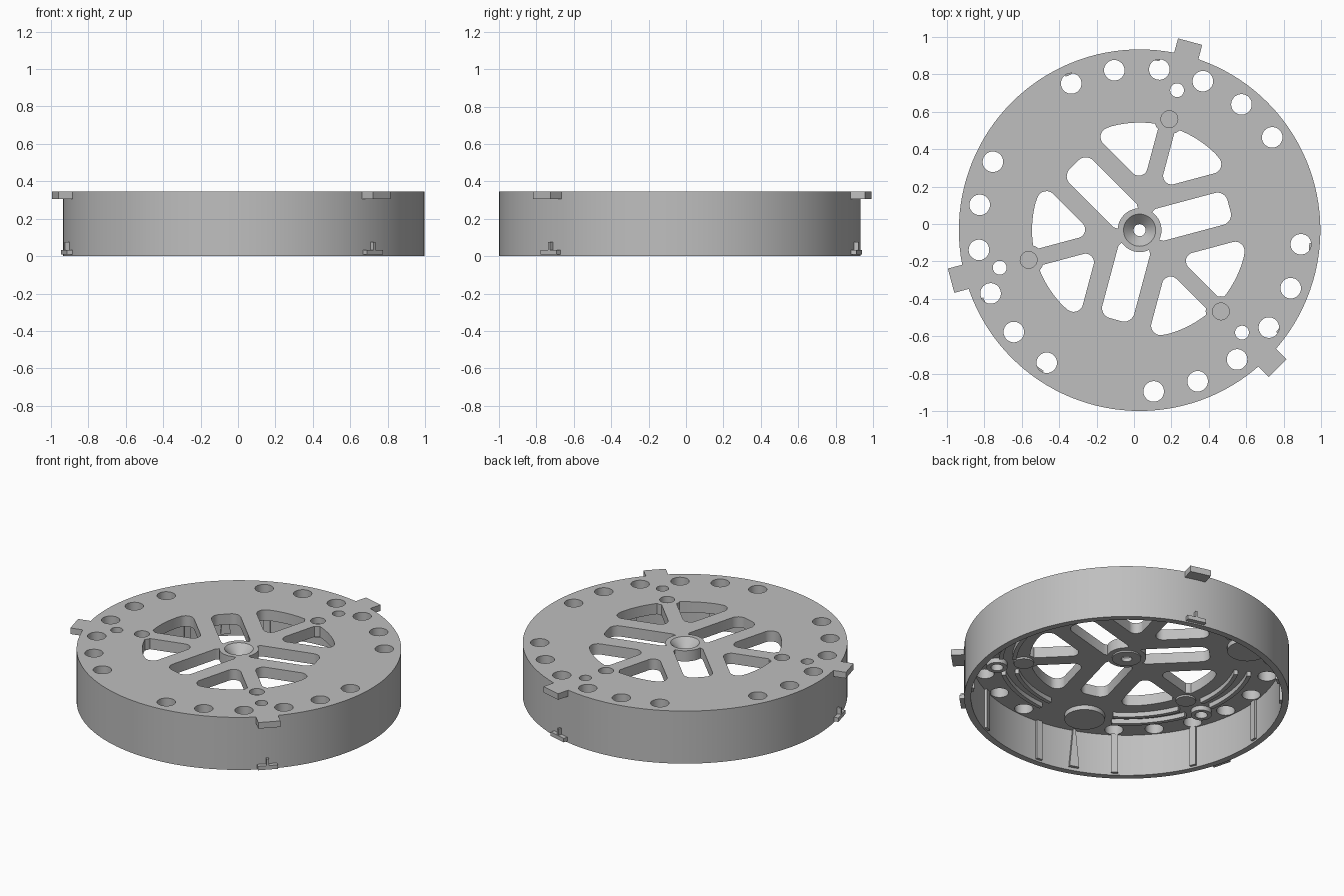
import bpy, bmesh, math
from math import sin, cos, pi, radians, sqrt
from mathutils import Vector, Matrix

if "Cube" in bpy.data.objects:
    bpy.data.objects.remove(bpy.data.objects["Cube"])

CENTRE = Vector((0.03, -0.033, 0))
R, WALL, TOP, UNDER = 0.966, 0.04, 0.345, 0.275
ARMS = (75, 195, 315)

grey = bpy.data.materials.new("light_grey")
grey.use_nodes = True
colour = (0.52, 0.52, 0.52, 1)
grey.diffuse_color = colour
grey.node_tree.nodes["Principled BSDF"].inputs["Base Color"].default_value = colour


def finish(obj):
    obj.data.materials.clear()
    obj.data.materials.append(grey)
    bpy.ops.object.select_all(action='DESELECT')
    obj.select_set(True)
    bpy.context.view_layer.objects.active = obj
    bpy.ops.object.shade_smooth_by_angle(angle=radians(30))
    return obj


def turn(points, deg):
    a = radians(deg)
    return [(x * cos(a) - y * sin(a), x * sin(a) + y * cos(a)) for x, y in points]


def circle(r, dist=0, deg=0, n=32):
    pts = [(dist + r * cos(2 * pi * i / n), r * sin(2 * pi * i / n)) for i in range(n)]
    return turn(pts, deg)


def arc(r, start, end, n):
    steps = [radians(start + (end - start) * i / n) for i in range(n + 1)]
    return [(r * cos(a), r * sin(a)) for a in steps]


def fillet(points, radii, steps=8):
    """Round the corners whose index is in radii."""
    out = []
    for i, p in enumerate(points):
        if i not in radii:
            out.append(p)
            continue
        p = Vector(p)
        a = (Vector(points[i - 1]) - p).normalized()
        b = (Vector(points[(i + 1) % len(points)]) - p).normalized()
        half = a.angle(b) / 2
        r = radii[i]
        mid = p + (a + b).normalized() * r / sin(half)
        v0 = p + a * r / math.tan(half) - mid
        v1 = p + b * r / math.tan(half) - mid
        for s in range(steps + 1):
            out.append(tuple(mid + v0.lerp(v1, s / steps).normalized() * r))
    return out


def slab(name, loops, z0, z1):
    """Flat outline with holes, extruded from z0 to z1."""
    curve = bpy.data.curves.new(name, 'CURVE')
    curve.dimensions = '2D'
    curve.fill_mode = 'BOTH'
    curve.extrude = (z1 - z0) / 2
    for loop in loops:
        sp = curve.splines.new('POLY')
        sp.points.add(len(loop) - 1)
        for pt, (x, y) in zip(sp.points, loop):
            pt.co = (x, y, 0, 1)
        sp.use_cyclic_u = True
    obj = bpy.data.objects.new(name, curve)
    bpy.context.collection.objects.link(obj)
    obj.location = CENTRE + Vector((0, 0, (z0 + z1) / 2))
    bpy.ops.object.select_all(action='DESELECT')
    obj.select_set(True)
    bpy.context.view_layer.objects.active = obj
    bpy.ops.object.convert(target='MESH')
    obj = bpy.context.object
    bm = bmesh.new()
    bm.from_mesh(obj.data)
    bmesh.ops.remove_doubles(bm, verts=bm.verts, dist=1e-5)
    bmesh.ops.recalc_face_normals(bm, faces=bm.faces)
    bm.to_mesh(obj.data)
    bm.free()
    return finish(obj)


def lathe(name, profile, n=48):
    """Closed (radius, z) profile spun about the hub axis."""
    bm = bmesh.new()
    rings = [[bm.verts.new((r * cos(2 * pi * i / n), r * sin(2 * pi * i / n), z))
              for i in range(n)] for r, z in profile]
    for k, a in enumerate(rings):
        b = rings[(k + 1) % len(rings)]
        for i in range(n):
            j = (i + 1) % n
            bm.faces.new((a[i], a[j], b[j], b[i]))
    bmesh.ops.recalc_face_normals(bm, faces=bm.faces)
    mesh = bpy.data.meshes.new(name)
    bm.to_mesh(mesh)
    bm.free()
    obj = bpy.data.objects.new(name, mesh)
    bpy.context.collection.objects.link(obj)
    obj.location = CENTRE
    return finish(obj)


def block(r0, r1, width, deg):
    w = width / 2
    return turn([(r0, -w), (r1, -w), (r1, w), (r0, w)], deg)


# Window beside a spoke, in a frame whose x axis runs along the spoke
inner = ((0.19 + 0.045 * cos(pi / 3)) / sin(pi / 3), 0.045)
window = [inner, (0.548, 0.045), (0.556, 0.057), (0.571, 0.068)]
window += arc(0.575, 9, 30, 8) + arc(0.575, 40.7, 40.7, 1)[:1]
window = fillet(window, {0: 0.045, len(window) - 1: 0.05})
mirrored = [(x, -y) for x, y in window]

# Long slot whose inner end follows the hub
hub, half = 0.117, 0.088
lip = math.degrees(math.asin(half / hub)) - 8
slot = arc(hub, lip, -lip, 10) + [(0.11, -half), (0.495, -half), (0.495, half), (0.11, half)]
slot = fillet(slot, {12: 0.055, 13: 0.055})

# Top plate with all its openings
holes = [circle(R, n=128), circle(0.086, n=48)]
for arm in ARMS:
    holes += [turn(window, arm), turn(mirrored, arm), turn(slot, arm + 60)]
    holes += [circle(0.037, 0.774, arm), circle(0.045, 0.614, arm)]
    holes += [circle(0.055, 0.865, arm + s * d) for d in (8, 24, 40) for s in (-1, 1)]
slab("top_plate", holes, UNDER, TOP)

# Outer wall and countersunk hub
slab("outer_wall", [circle(R, n=128), circle(R - WALL, n=128)], 0, UNDER)
lathe("countersunk_hub", [(0.086, TOP), (0.032, TOP - 0.055), (0.032, UNDER - 0.01),
                          (0.086, UNDER - 0.01)])

for k, arm in enumerate(ARMS, 1):
    # Locating tabs on the rim
    slab(f"upper_tab_{k}", [block(R - 0.02, 1.043, 0.134, arm)], 0.305, TOP)
    slab(f"lower_tab_{k}", [block(R - 0.02, 0.993, 0.12, arm)], 0.008, 0.034)
    slab(f"lower_tab_fin_{k}", [block(R - 0.02, 0.99, 0.014, arm)], 0.034, 0.075)
    # Blind recess floor and screw boss
    slab(f"recess_floor_{k}", [circle(0.06, 0.614, arm)], UNDER - 0.012, TOP - 0.04)
    slab(f"screw_boss_{k}", [circle(0.062, 0.774, arm), circle(0.037, 0.774, arm)],
         UNDER - 0.03, UNDER)
    # Round pad with its tapered wall rib
    pad = arm + 55
    slab(f"round_pad_{k}", [circle(0.12, 0.73, pad)], UNDER - 0.03, UNDER)
    rib = slab(f"tapered_rib_{k}", [block(R - WALL - 0.02, R - WALL + 0.01, 0.06, pad)],
               0.02, UNDER)
    side = Vector((-sin(radians(pad)), cos(radians(pad)), 0))
    for v in rib.data.vertices:
        if v.co.z > 0:
            v.co -= side * v.co.dot(side) * 0.75
    # Curved stiffeners under the plate
    for r, name in ((0.655, "inner"), (0.735, "outer")):
        for s in (-1, 1):
            a0, a1 = arm + s * 7, arm + s * 42
            ring = arc(r, a0, a1, 16) + arc(r + 0.025, a1, a0, 16)
            slab(f"{name}_stiffener_{k}_{'left' if s > 0 else 'right'}", [ring],
                 UNDER - 0.03, UNDER)

# Vertical ribs on the inside of the wall
for i in range(12):
    slab(f"wall_rib_{i + 1}", [block(R - WALL - 0.016, R - WALL + 0.01, 0.04, 24.5 + 30 * i)],
         0.012, UNDER)
